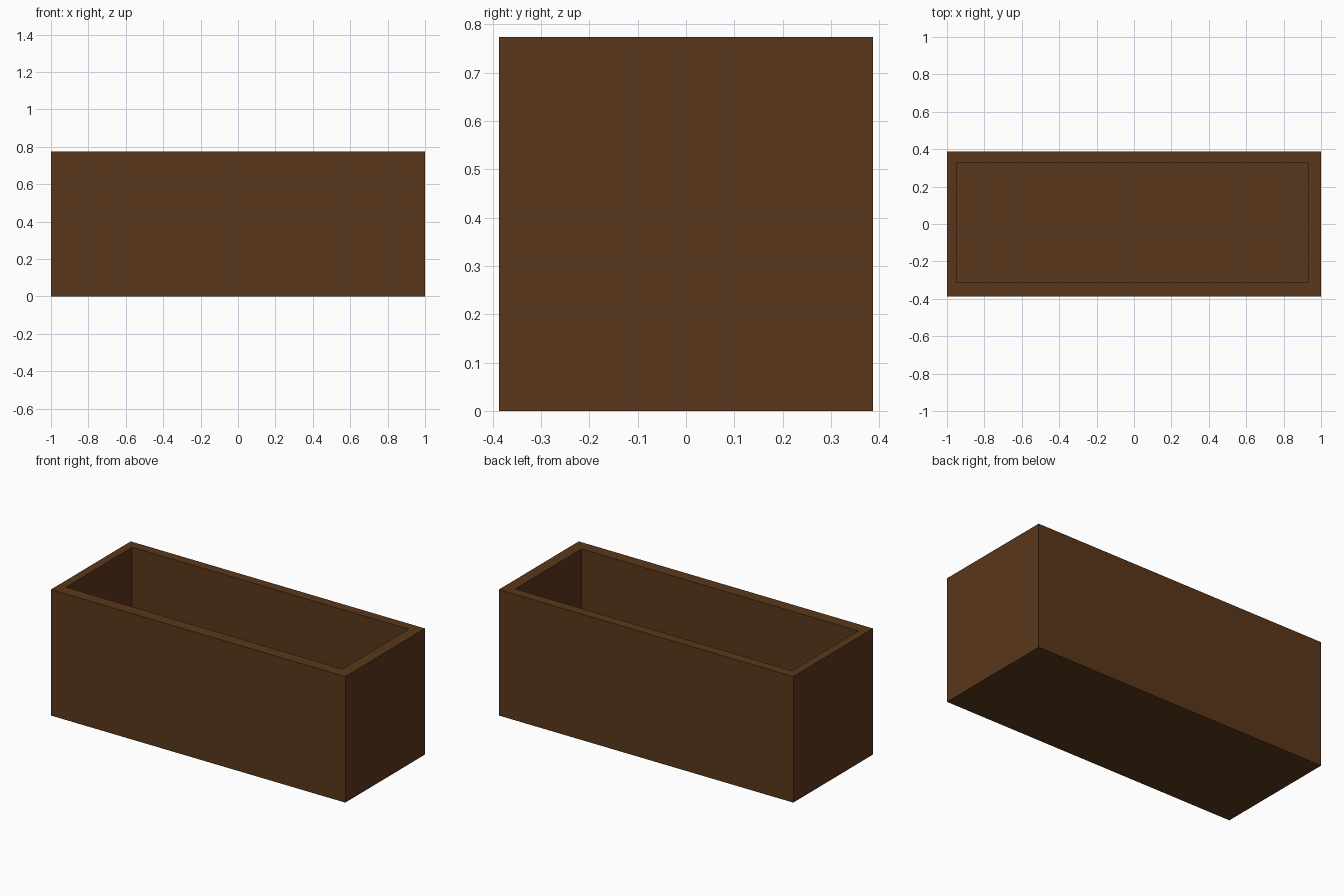
import bpy, bmesh

if "Cube" in bpy.data.objects:
    bpy.data.objects.remove(bpy.data.objects["Cube"])

# Outer size, cavity limits and floor height
HALF_X, HALF_Y, HEIGHT = 1.0, 0.387, 0.774
CAV_X, CAV_Y, FLOOR = (-0.95, 0.93), (-0.314, 0.328), 0.06

# Planter box body
bm = bmesh.new()
bmesh.ops.create_cube(bm, size=1.0)
for v in bm.verts:
    v.co = (v.co.x * 2 * HALF_X, v.co.y * 2 * HALF_Y, (v.co.z + 0.5) * HEIGHT)

# Rim: inset the top, with slightly uneven wall thickness
bm.normal_update()
top = max(bm.faces, key=lambda f: f.calc_center_median().z)
bmesh.ops.inset_region(bm, faces=[top], thickness=0.05)
for v in top.verts:
    v.co.x = CAV_X[v.co.x > 0]
    v.co.y = CAV_Y[v.co.y > 0]

# Cavity: push the inner face down to the floor
floor = bmesh.ops.extrude_discrete_faces(bm, faces=[top])["faces"][0]
for v in floor.verts:
    v.co.z = FLOOR
bmesh.ops.recalc_face_normals(bm, faces=bm.faces[:])

mesh = bpy.data.meshes.new("planter_box")
bm.to_mesh(mesh)
bm.free()
box = bpy.data.objects.new("planter_box", mesh)
bpy.context.collection.objects.link(box)

# Dark brown wood
wood = bpy.data.materials.new("dark_wood")
wood.diffuse_color = (0.102, 0.038, 0.011, 1.0)
wood.use_nodes = True
wood.node_tree.nodes["Principled BSDF"].inputs["Base Color"].default_value = wood.diffuse_color
mesh.materials.append(wood)
